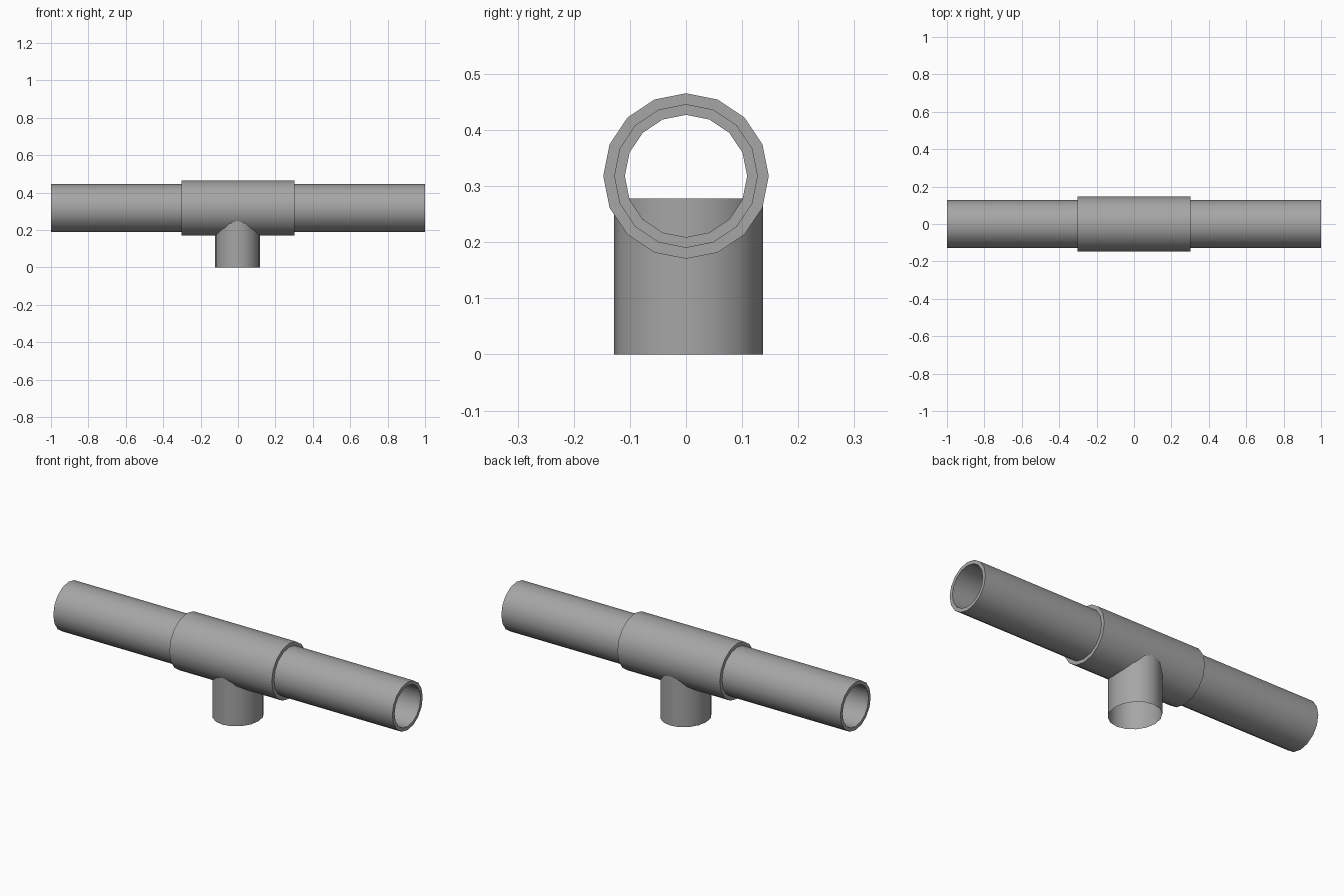
import bpy, bmesh
from math import sin, cos, pi, radians
from mathutils import Vector

SIDES = 16
AXIS_Z = 0.318
PIPE_R, BORE_R, SLEEVE_R = 0.128, 0.109, 0.1475

cube = bpy.data.objects.get("Cube")
if cube:
    bpy.data.objects.remove(cube, do_unlink=True)

grey = bpy.data.materials.new("pipe grey")
grey.use_nodes = True
colour = (0.38, 0.38, 0.38, 1)
grey.diffuse_color = colour
grey.node_tree.nodes["Principled BSDF"].inputs["Base Color"].default_value = colour


def loft(name, rings, closed=False):
    """Join successive rings of points with quads."""
    bm = bmesh.new()
    loops = [[bm.verts.new(p) for p in ring] for ring in rings]
    pairs = list(zip(loops, loops[1:]))
    if closed:
        pairs.append((loops[-1], loops[0]))
    for a, b in pairs:
        for i in range(SIDES):
            j = (i + 1) % SIDES
            bm.faces.new((a[i], a[j], b[j], b[i]))
    mesh = bpy.data.meshes.new(name)
    bm.to_mesh(mesh)
    bm.free()
    mesh.materials.append(grey)
    obj = bpy.data.objects.new(name, mesh)
    bpy.context.collection.objects.link(obj)
    bpy.ops.object.select_all(action='DESELECT')
    obj.select_set(True)
    bpy.context.view_layer.objects.active = obj
    bpy.ops.object.shade_smooth_by_angle(angle=radians(40))
    return obj


def ring_x(x, r):
    """Ring around the long horizontal axis."""
    return [Vector((x, r * sin(2 * pi * i / SIDES), AXIS_Z + r * cos(2 * pi * i / SIDES)))
            for i in range(SIDES)]


def ring_z(z, rx, ry):
    """Slightly oval ring around the branch axis."""
    return [Vector((-0.0025 + rx * cos(2 * pi * i / SIDES), 0.0045 + ry * sin(2 * pi * i / SIDES), z))
            for i in range(SIDES)]


# Long hollow pipe, with wall thickness
loft("main_pipe", [ring_x(1, BORE_R), ring_x(1, PIPE_R), ring_x(-1, PIPE_R), ring_x(-1, BORE_R)], closed=True)

# Collar around the middle, with stepped ends
loft("sleeve", [ring_x(0.302, PIPE_R), ring_x(0.302, SLEEVE_R), ring_x(-0.302, SLEEVE_R), ring_x(-0.302, PIPE_R)])

# Thin open branch running up into the bore
loft("branch_stub", [ring_z(0.278, 0.1205, 0.1325), ring_z(0, 0.1205, 0.1325)])
